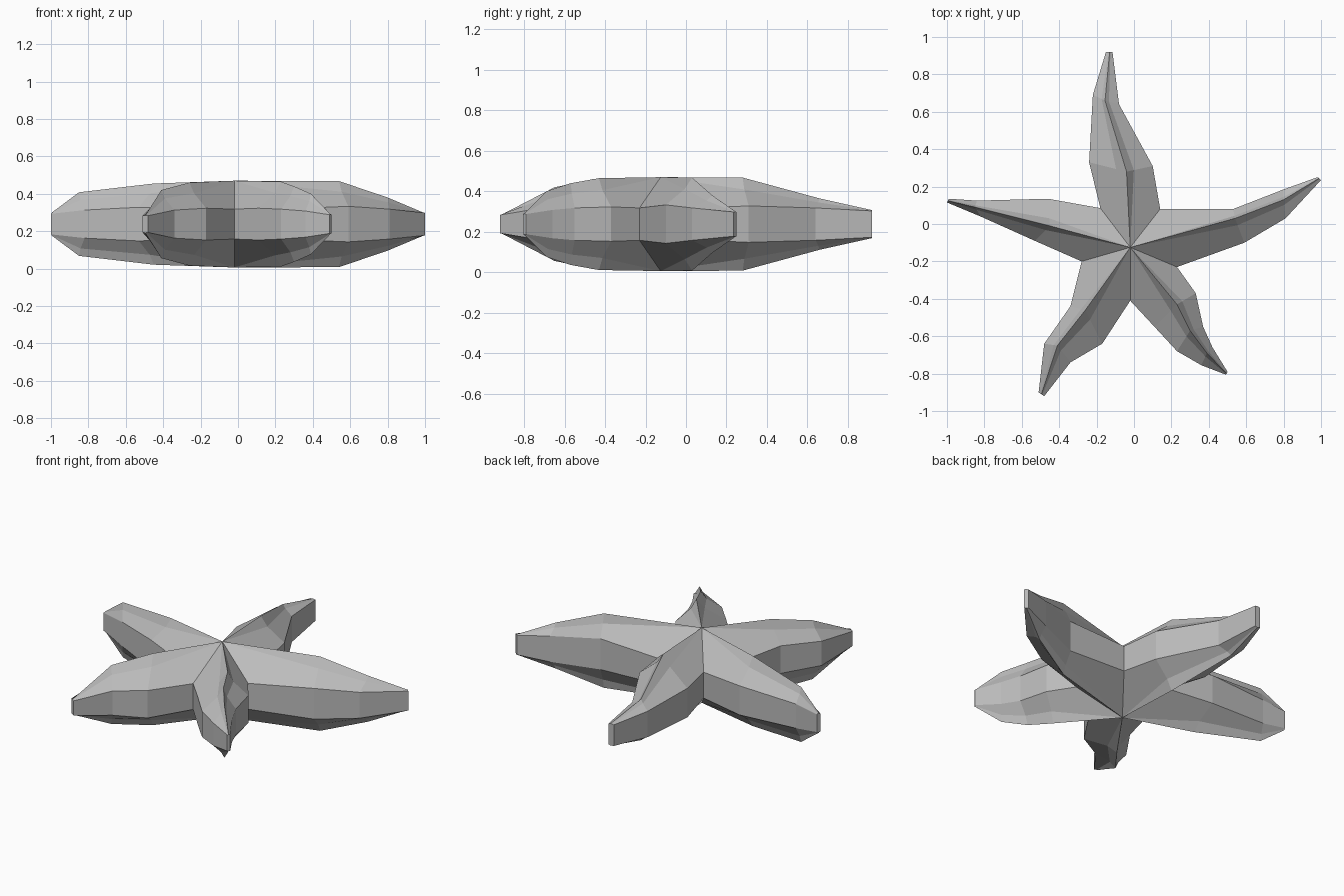
import bpy, bmesh
from mathutils import Vector

cube = bpy.data.objects.get("Cube")
if cube:
    bpy.data.objects.remove(cube, do_unlink=True)

MID = 0.238                      # height of the symmetry plane
HUB = Vector((-0.02, -0.125, 0.47))
RIB_WIDTH, RIB_DROP = 0.28, 0.42  # raised rib along the crest of each arm

# Crotches between the arms, counter-clockwise from the front of the left arm
crotches = [(0.23, -0.23), (0.14, 0.08), (-0.18, 0.085), (-0.28, -0.20), (-0.02, -0.41)]

# Arms, counter-clockwise. Each station: clockwise edge, crest, crest height,
# counter-clockwise edge, half height of the side wall
left_arm = [
    ((0.59, -0.10), (0.54, 0.03), 0.468, (0.53, 0.08), 0.095),
    ((0.81, 0.03), (0.80, 0.13), 0.38, (0.80, 0.185), 0.08),
    ((1.0, 0.235), (0.99, 0.245), 0.30, (0.98, 0.25), 0.06)]
back_arm = [
    ((0.10, 0.31), (-0.04, 0.28), 0.468, (-0.24, 0.33), 0.09),
    ((-0.08, 0.64), (-0.155, 0.66), 0.365, (-0.22, 0.69), 0.08),
    ((-0.115, 0.92), (-0.13, 0.92), 0.307, (-0.15, 0.92), 0.065)]
right_arm = [
    ((-0.46, 0.135), (-0.45, -0.01), 0.455, (-0.53, -0.09), 0.09),
    ((-0.84, 0.125), (-0.85, 0.09), 0.408, (-0.82, 0.04), 0.075),
    ((-0.99, 0.135), (-0.995, 0.125), 0.30, (-1.0, 0.115), 0.055)]
front_right_arm = [
    ((-0.34, -0.44), (-0.26, -0.46), 0.46, (-0.17, -0.64), 0.085),
    ((-0.48, -0.64), (-0.41, -0.65), 0.42, (-0.34, -0.74), 0.075),
    ((-0.51, -0.90), (-0.495, -0.91), 0.285, (-0.48, -0.92), 0.045)]
front_left_arm = [
    ((0.11, -0.55), (0.23, -0.43), 0.465, (0.33, -0.37), 0.085),
    ((0.23, -0.68), (0.30, -0.57), 0.44, (0.37, -0.55), 0.08),
    ((0.36, -0.755), (0.39, -0.69), 0.40, (0.42, -0.66), 0.07),
    ((0.49, -0.805), (0.495, -0.80), 0.29, (0.50, -0.79), 0.05)]
arms = [left_arm, back_arm, right_arm, front_right_arm, front_left_arm]


def flipped(p):
    return Vector((p.x, p.y, 2 * MID - p.z))


def closed_ring(bm, top):
    """Upper half section followed by its mirror image underneath."""
    return [bm.verts.new(p) for p in top + [flipped(p) for p in reversed(top)]]


def station_section(edge_a, crest, height, edge_b, wall):
    ridge = Vector((*crest, height))
    a, b = (Vector((*e, MID + wall)) for e in (edge_a, edge_b))

    def rib_foot(edge):
        p = ridge.lerp(edge, RIB_WIDTH)
        p.z = ridge.z + (edge.z - ridge.z) * RIB_DROP
        return p
    return [a, rib_foot(a), ridge, rib_foot(b), b]


bm = bmesh.new()
for i, arm in enumerate(arms):
    # Root section runs crotch, hub, crotch so neighbouring arms share edges
    root_a, root_b = (Vector((*crotches[(i + k) % len(crotches)], MID + 0.08)) for k in (0, 1))
    rings = [closed_ring(bm, [root_a, HUB, HUB, HUB, root_b])]
    rings += [closed_ring(bm, station_section(*s)) for s in arm]
    for inner, outer in zip(rings, rings[1:]):
        n = len(inner)
        for j in range(n):
            k = (j + 1) % n
            bm.faces.new((inner[j], inner[k], outer[k], outer[j]))
    bm.faces.new(rings[-1])      # blunt tip

bmesh.ops.remove_doubles(bm, verts=bm.verts, dist=0.0005)
bmesh.ops.recalc_face_normals(bm, faces=bm.faces)

mesh = bpy.data.meshes.new("starfish_body")
bm.to_mesh(mesh)
bm.free()
body = bpy.data.objects.new("starfish_body", mesh)
bpy.context.collection.objects.link(body)

# Single plain grey
grey = bpy.data.materials.new("light_grey")
grey.use_nodes = True
colour = (0.5, 0.5, 0.5, 1.0)
grey.diffuse_color = colour
grey.node_tree.nodes["Principled BSDF"].inputs["Base Color"].default_value = colour
mesh.materials.append(grey)
